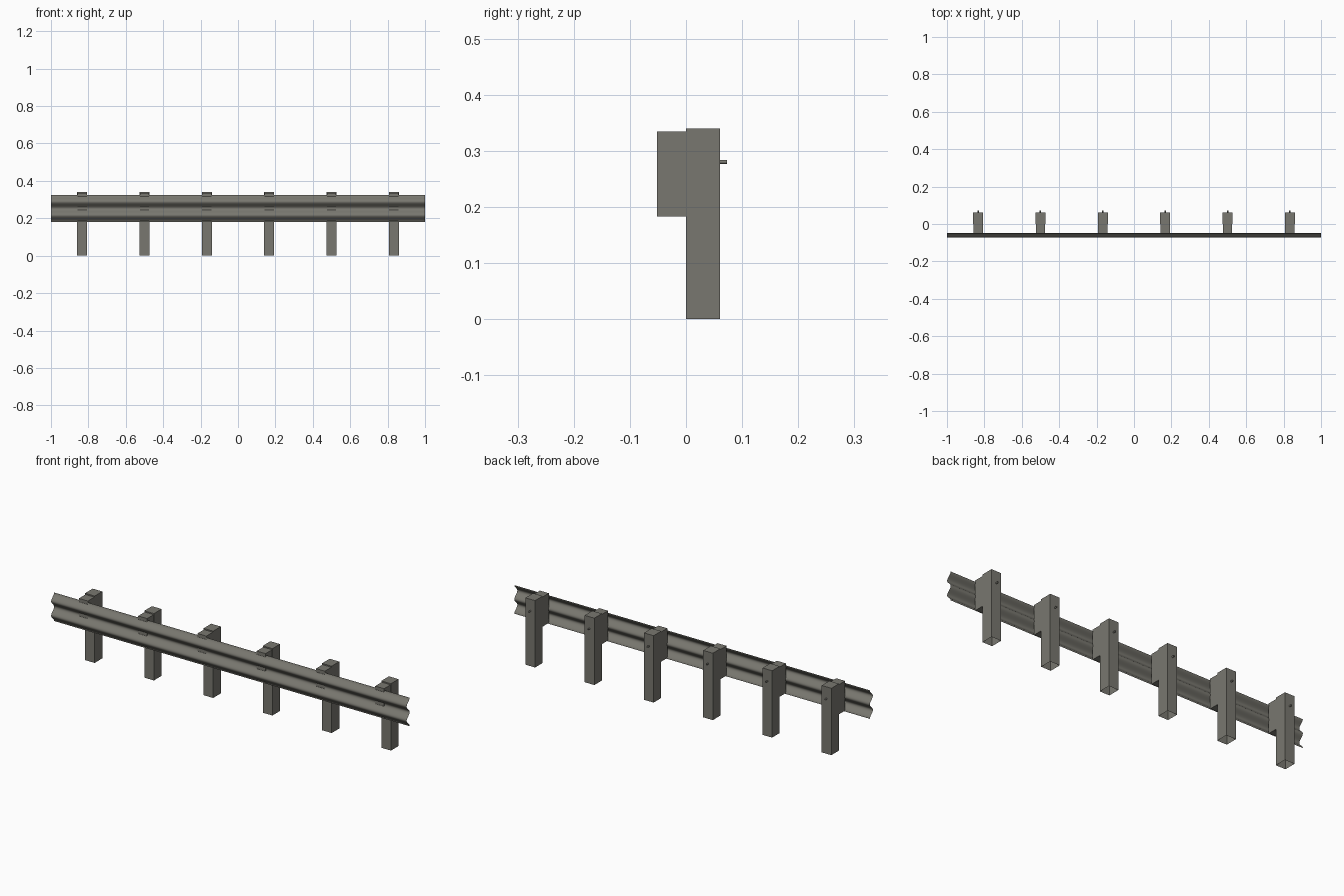
import bpy, bmesh, math
from mathutils import Matrix

if "Cube" in bpy.data.objects:
    bpy.data.objects.remove(bpy.data.objects["Cube"])

steel = bpy.data.materials.new("weathered_grey_steel")
steel.diffuse_color = (0.19, 0.185, 0.16, 1)
steel.use_nodes = True
steel.node_tree.nodes["Principled BSDF"].inputs["Base Color"].default_value = steel.diffuse_color


def finish(name, bm):
    mesh = bpy.data.meshes.new(name)
    bm.to_mesh(mesh)
    bm.free()
    mesh.materials.append(steel)
    obj = bpy.data.objects.new(name, mesh)
    bpy.context.collection.objects.link(obj)
    return obj


def box(name, lo, hi, open_bottom=False):
    bm = bmesh.new()
    size = [b - a for a, b in zip(lo, hi)]
    mid = [(a + b) / 2 for a, b in zip(lo, hi)]
    bmesh.ops.create_cube(bm, size=1, matrix=Matrix.Translation(mid) @ Matrix.Diagonal((*size, 1)))
    if open_bottom:
        bm.normal_update()
        bmesh.ops.delete(bm, geom=[f for f in bm.faces if f.normal.z < -0.9], context='FACES')
    return finish(name, bm)


# Corrugated rail: thin sheet with two forward bulges
Z0, Z1, Y_BACK, Y_FRONT, STEPS = 0.18, 0.325, -0.049, -0.073, 48
bm = bmesh.new()
rows = []
for i in range(STEPS + 1):
    t = i / STEPS
    y = Y_BACK + (Y_FRONT - Y_BACK) * (1 - math.cos(4 * math.pi * t)) / 2
    z = Z0 + (Z1 - Z0) * t
    rows.append([bm.verts.new((x, y, z)) for x in (-1, 1)])
for a, b in zip(rows, rows[1:]):
    bm.faces.new((a[0], a[1], b[1], b[0])).smooth = True
finish("guard_rail", bm)

# Posts with spacer blocks and bolts at the back
for i in range(6):
    x = -5 / 6 + i / 3
    box(f"post_{i + 1}", (x - 0.027, 0, 0), (x + 0.027, 0.061, 0.34), open_bottom=True)
    box(f"spacer_block_{i + 1}", (x - 0.025, -0.052, 0.183), (x + 0.025, 0, 0.334))
    bm = bmesh.new()
    bmesh.ops.create_cone(bm, cap_ends=True, segments=12, radius1=0.004, radius2=0.004, depth=0.013,
                          matrix=Matrix.Translation((x, 0.0665, 0.28)) @ Matrix.Rotation(math.pi / 2, 4, 'X'))
    finish(f"bolt_{i + 1}", bm)
